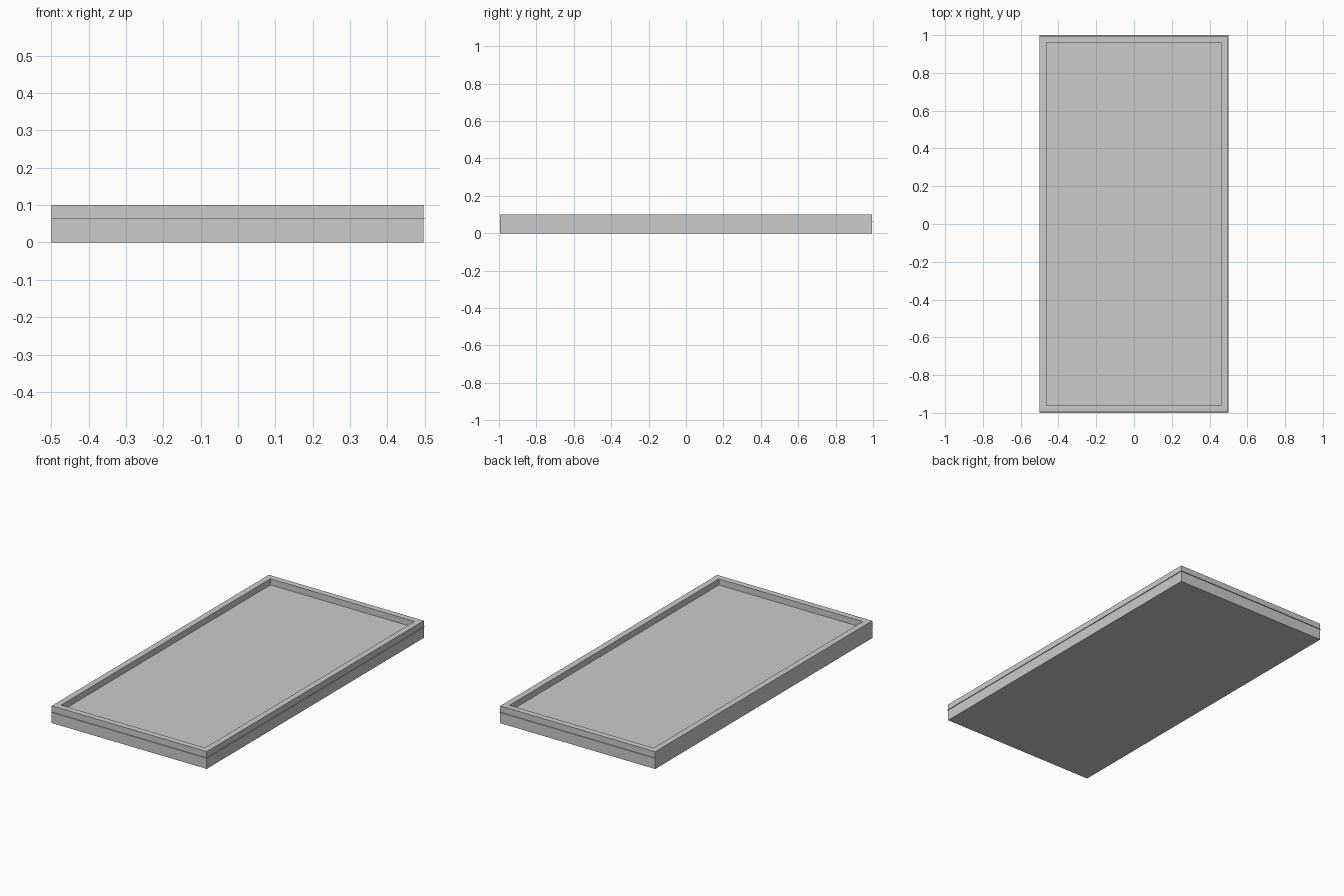
import bpy, bmesh

if "Cube" in bpy.data.objects:
    bpy.data.objects.remove(bpy.data.objects["Cube"])


def make_object(name, bm):
    mesh = bpy.data.meshes.new(name)
    bm.to_mesh(mesh)
    bm.free()
    obj = bpy.data.objects.new(name, mesh)
    bpy.context.collection.objects.link(obj)
    return obj


def box(bm, x0, x1, y0, y1, z0, z1):
    verts = bmesh.ops.create_cube(bm, size=1)["verts"]
    bmesh.ops.scale(bm, verts=verts, vec=(x1 - x0, y1 - y0, z1 - z0))
    bmesh.ops.translate(bm, verts=verts,
                        vec=((x0 + x1) / 2, (y0 + y1) / 2, (z0 + z1) / 2))
    return verts


# Tray body: a slab whose top is inset into a rim and sunk to a floor
bm = bmesh.new()
box(bm, -0.499, 0.496, -0.995, 0.995, 0, 0.1)
bm.normal_update()
top = [f for f in bm.faces if f.normal.z > 0.9]
bmesh.ops.inset_region(bm, faces=top, thickness=0.05)
rim_inner = list(top[0].verts)
floor = bmesh.ops.extrude_face_region(bm, geom=top)["geom"]
bmesh.ops.delete(bm, geom=top, context='FACES_ONLY')
floor_verts = [g for g in floor if isinstance(g, bmesh.types.BMVert)]
bmesh.ops.translate(bm, verts=floor_verts, vec=(0, 0, -0.037))
bmesh.ops.recalc_face_normals(bm, faces=bm.faces)
make_object("tray_frame", bm)

# Thin panel sheet, its edge showing as a fine seam around the frame
bm = bmesh.new()
box(bm, -0.499, 0.5, -1, 1, 0.0635, 0.0645)
make_object("panel_sheet", bm)
